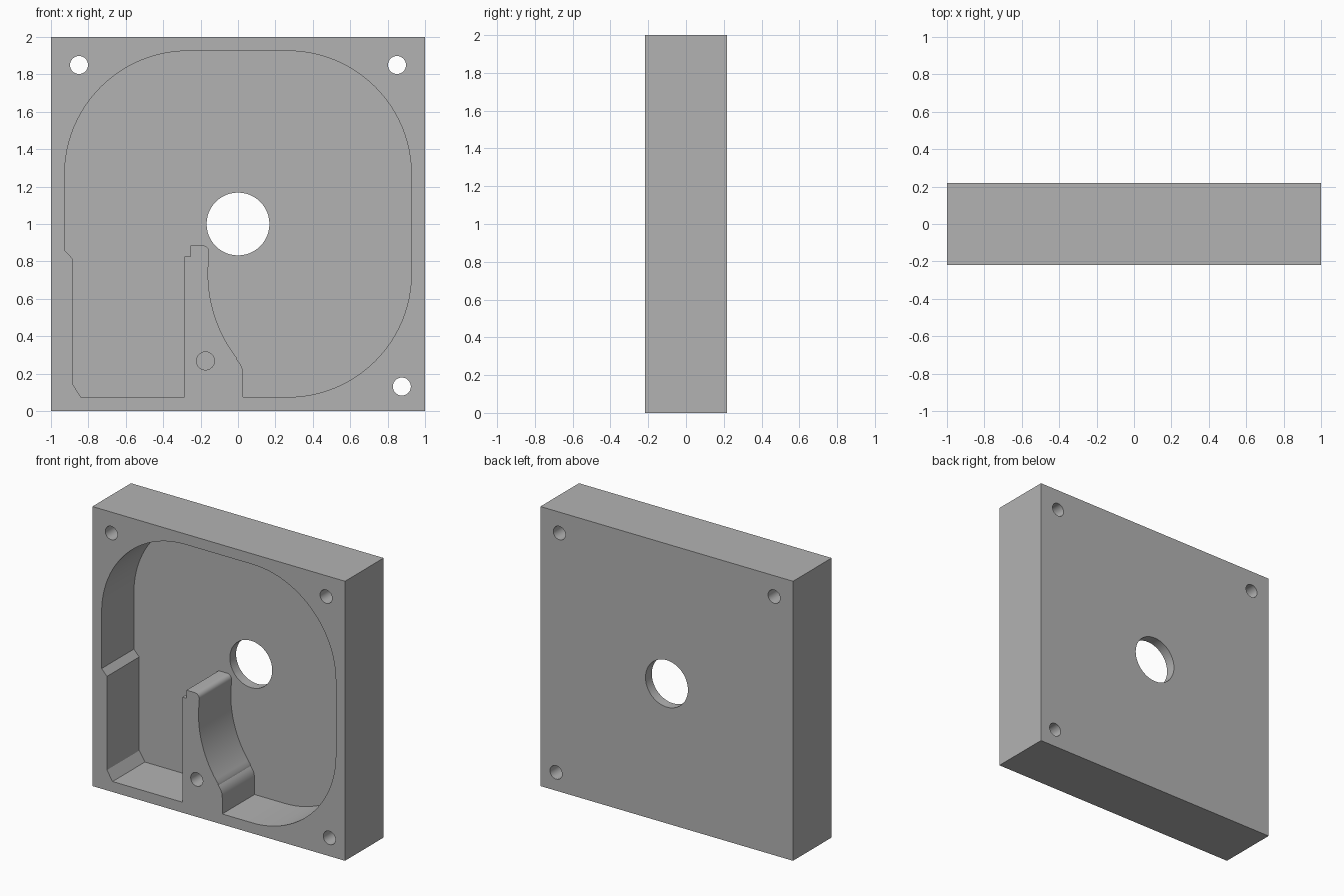
import bpy
import bmesh
from math import cos, sin, radians

old = bpy.data.objects.get("Cube")
if old:
    bpy.data.objects.remove(old, do_unlink=True)

HALF_DEPTH = 0.218
POCKET_FLOOR = 0.147

grey = bpy.data.materials.new("plain grey")
grey.use_nodes = True
grey.diffuse_color = (0.45, 0.45, 0.45, 1)
grey.node_tree.nodes["Principled BSDF"].inputs["Base Color"].default_value = grey.diffuse_color


def arc(cx, cz, r, start, end, steps):
    """Points on an arc in the x-z plane, angles in degrees."""
    angles = [radians(start + (end - start) * i / steps) for i in range(steps + 1)]
    return [(cx + r * cos(a), cz + r * sin(a)) for a in angles]


def prism(name, outline, y0, y1):
    """Solid made by extruding an x-z outline along y."""
    bm = bmesh.new()
    face = bm.faces.new([bm.verts.new((x, y0, z)) for x, z in outline])
    new = bmesh.ops.extrude_face_region(bm, geom=[face])["geom"]
    bmesh.ops.translate(bm, vec=(0, y1 - y0, 0),
                        verts=[v for v in new if isinstance(v, bmesh.types.BMVert)])
    bmesh.ops.recalc_face_normals(bm, faces=bm.faces)
    mesh = bpy.data.meshes.new(name)
    bm.to_mesh(mesh)
    bm.free()
    mesh.materials.append(grey)
    obj = bpy.data.objects.new(name, mesh)
    bpy.context.collection.objects.link(obj)
    return obj


def cut(target, cutter):
    """Subtract the cutter from the target and discard it."""
    cutter.hide_render = True
    mod = target.modifiers.new("cut", 'BOOLEAN')
    mod.operation = 'DIFFERENCE'
    mod.solver = 'EXACT'
    mod.object = cutter
    bpy.context.view_layer.objects.active = target
    bpy.ops.object.modifier_apply(modifier=mod.name)
    bpy.data.objects.remove(cutter, do_unlink=True)


# Square block
housing = prism("housing", [(-1, 0), (1, 0), (1, 2), (-1, 2)], -HALF_DEPTH, HALF_DEPTH)

# Pocket outline: rounded chamber, divider and outlet channel
pocket = arc(0.267, 0.735, 0.66, -90, 0, 24)
pocket += arc(0.267, 1.265, 0.66, 0, 90, 24)
pocket += arc(-0.267, 1.265, 0.66, 90, 180, 24)
pocket += [(-0.927, 0.86), (-0.885, 0.815), (-0.885, 0.145), (-0.84, 0.075)]
pocket += [(-0.287, 0.075), (-0.287, 0.827), (-0.255, 0.827), (-0.255, 0.885)]
pocket += arc(-0.189, 0.85, 0.035, 90, 0, 6)
pocket += arc(0.58, 0.735, 0.74, 173, 217.6, 20)
pocket += arc(-0.084, 0.193, 0.112, 44, 0, 6)
pocket += [(0.028, 0.075)]
cut(housing, prism("pocket_cutter", pocket, -0.5, POCKET_FLOOR))

# Central opening, three corner through holes, one blind hole in the divider
holes = [(0, 1, 0.168, 0.5), (-0.85, 1.85, 0.048, 0.5), (0.85, 1.85, 0.048, 0.5),
         (0.876, 0.131, 0.048, 0.5), (-0.174, 0.268, 0.048, POCKET_FLOOR)]
for x, z, r, back in holes:
    cut(housing, prism("hole_cutter", arc(x, z, r, 0, 352.5, 47), -0.5, back))

# Smooth curved walls, sharp edges
bpy.ops.object.select_all(action='DESELECT')
housing.select_set(True)
bpy.context.view_layer.objects.active = housing
bpy.ops.object.shade_smooth_by_angle(angle=radians(25))
